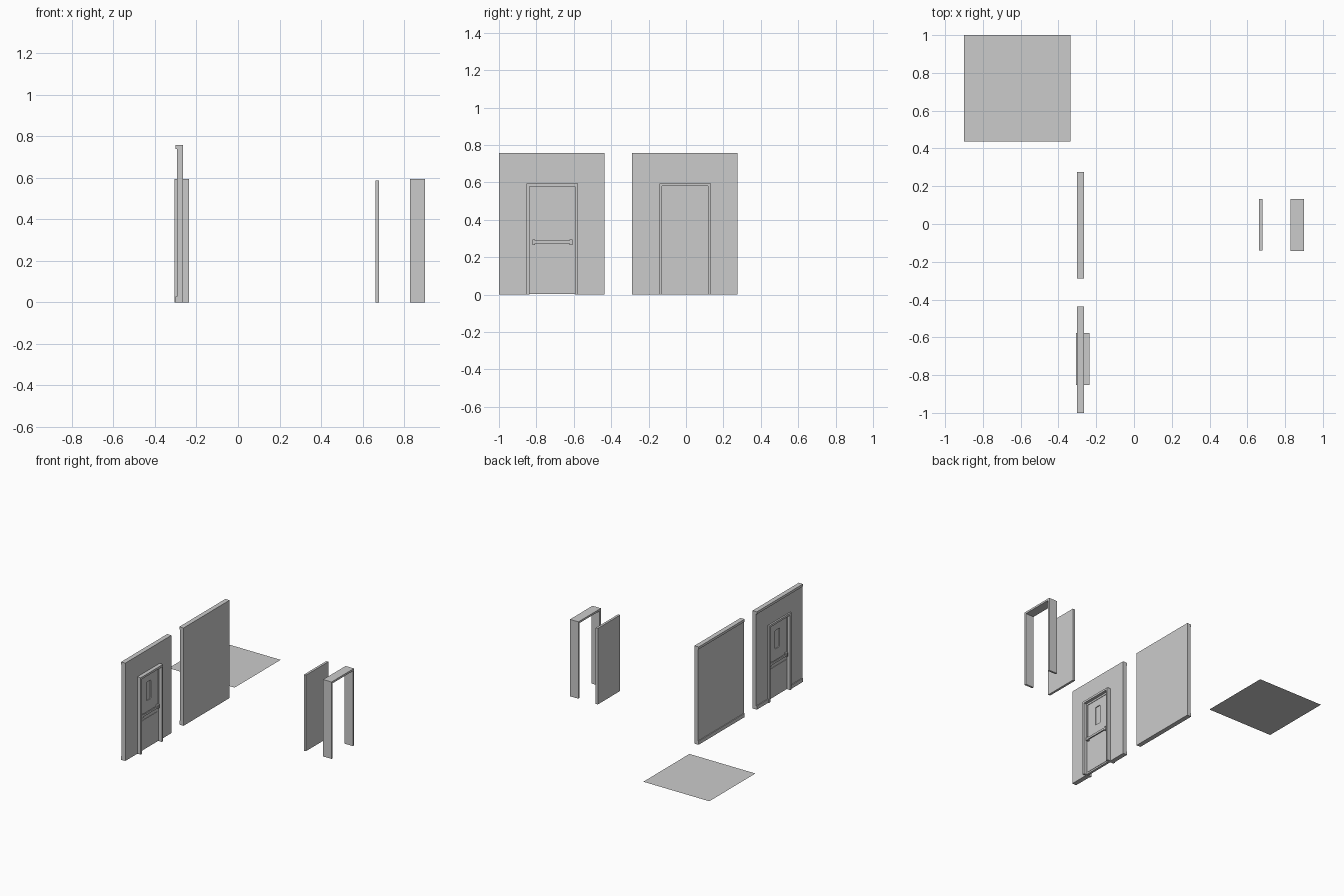
import bpy, bmesh, math

if "Cube" in bpy.data.objects:
    bpy.data.objects.remove(bpy.data.objects["Cube"])


def make(name, bm):
    bmesh.ops.recalc_face_normals(bm, faces=bm.faces)
    me = bpy.data.meshes.new(name)
    bm.to_mesh(me)
    bm.free()
    ob = bpy.data.objects.new(name, me)
    bpy.context.collection.objects.link(ob)
    return ob


def prism(name, yz, x0, x1):
    """Extrude a y-z outline from x0 to x1."""
    bm = bmesh.new()
    face = bm.faces.new([bm.verts.new((x0, y, z)) for y, z in yz])
    out = bmesh.ops.extrude_face_region(bm, geom=[face])
    bmesh.ops.translate(bm, vec=(x1 - x0, 0, 0),
                        verts=[v for v in out['geom'] if isinstance(v, bmesh.types.BMVert)])
    return make(name, bm)


def box(name, x0, x1, y0, y1, z0, z1):
    return prism(name, [(y0, z0), (y1, z0), (y1, z1), (y0, z1)], x0, x1)


def arch(y0, y1, top, t):
    """Outline of an upside-down U with wall thickness t."""
    return [(y0, 0), (y0, top), (y1, top), (y1, 0),
            (y1 - t, 0), (y1 - t, top - t), (y0 + t, top - t), (y0 + t, 0)]


def rounded(y, z, hw, hh, r):
    pts = []
    for i, (sy, sz) in enumerate([(1, 1), (-1, 1), (-1, -1), (1, -1)]):
        for k in range(4):
            a = math.pi / 2 * (i + k / 3)
            pts.append((y + sy * (hw - r) + r * math.cos(a), z + sz * (hh - r) + r * math.sin(a)))
    return pts


def cut(target, cutter):
    mod = target.modifiers.new("opening", 'BOOLEAN')
    mod.operation, mod.solver, mod.object = 'DIFFERENCE', 'EXACT', cutter
    cutter.hide_render = True
    cutter.hide_viewport = True


WX0, WX1, TRIM = -0.295, -0.265, -0.301
H = 0.757

# Floor tile
bm = bmesh.new()
bm.faces.new([bm.verts.new(p) for p in
              [(-0.9, 0.437, 0), (-0.335, 0.437, 0), (-0.335, 1, 0), (-0.9, 1, 0)]])
make("floor_tile", bm)

# Plain wall with skirting and crown on its -x side
y0, y1 = -0.288, 0.276
box("plain_wall", WX0, WX1, y0, y1, 0, H)
box("plain_wall_skirting", TRIM, WX0, y0, y1, 0, 0.028)
box("plain_wall_crown", TRIM, WX0, y0, y1, 0.738, H)

# Wall with doorway
y0, y1 = -1.0, -0.436
d0, d1, top = -0.852, -0.578, 0.595
prism("door_wall", [(y0, 0), (y0, H), (y1, H), (y1, 0), (d1 - .008, 0),
                    (d1 - .008, top - .008), (d0 + .008, top - .008), (d0 + .008, 0)], WX0, WX1)
for tag, a, b in (("left", y0, d0), ("right", d1, y1)):
    box("door_wall_skirting_" + tag, TRIM, WX0, a, b, 0, 0.028)
box("door_wall_crown", TRIM, WX0, y0, y1, 0.738, H)
prism("fitted_door_frame", arch(d0, d1, top, 0.016), -0.307, -0.236)

# Fitted door leaf, with window opening
xc = -0.272
yc, zc = -0.716, 0.438
leaf = box("fitted_door_leaf", xc - .009, xc + .009, d0 + .016, d1 - .016, 0.003, top - .016)
cut(leaf, prism("window_cutter", rounded(yc, zc, 0.027, 0.072, 0.008), xc - .05, xc + .05))
box("window_glass", xc - .003, xc + .003, yc - .028, yc + .028, zc - .073, zc + .073)

# Details repeated on both faces of the door
for tag, s in (("front", 1), ("back", -1)):
    f = xc + s * .009
    panel_edge = f + s * .004
    # Border strips around the upper half
    for n, a, b, c, d in (("top", d0 + .016, d1 - .016, .565, top - .016),
                          ("left", d0 + .016, d0 + .027, .29, .565),
                          ("right", d1 - .027, d1 - .016, .29, .565)):
        box("door_border_%s_%s" % (n, tag), f, panel_edge, a, b, c, d)
    box("kick_plate_" + tag, f, f + s * .003, d0 + .027, d1 - .030, 0.015, 0.236)
    # Push bar and its end brackets
    box("push_bar_" + tag, f + s * .008, f + s * .017, d0 + .03, d1 - .03, 0.272, 0.288)
    for e, y in (("left", d0 + .038), ("right", d1 - .038)):
        box("bar_bracket_%s_%s" % (e, tag), f, f + s * .018, y - .008, y + .008, 0.266, 0.294)

# Loose door leaf and loose door frame
box("loose_door_leaf", 0.662, 0.680, -0.141, 0.133, 0, 0.588)
prism("loose_door_frame", arch(-0.142, 0.133, 0.595, 0.015), 0.828, 0.9)
